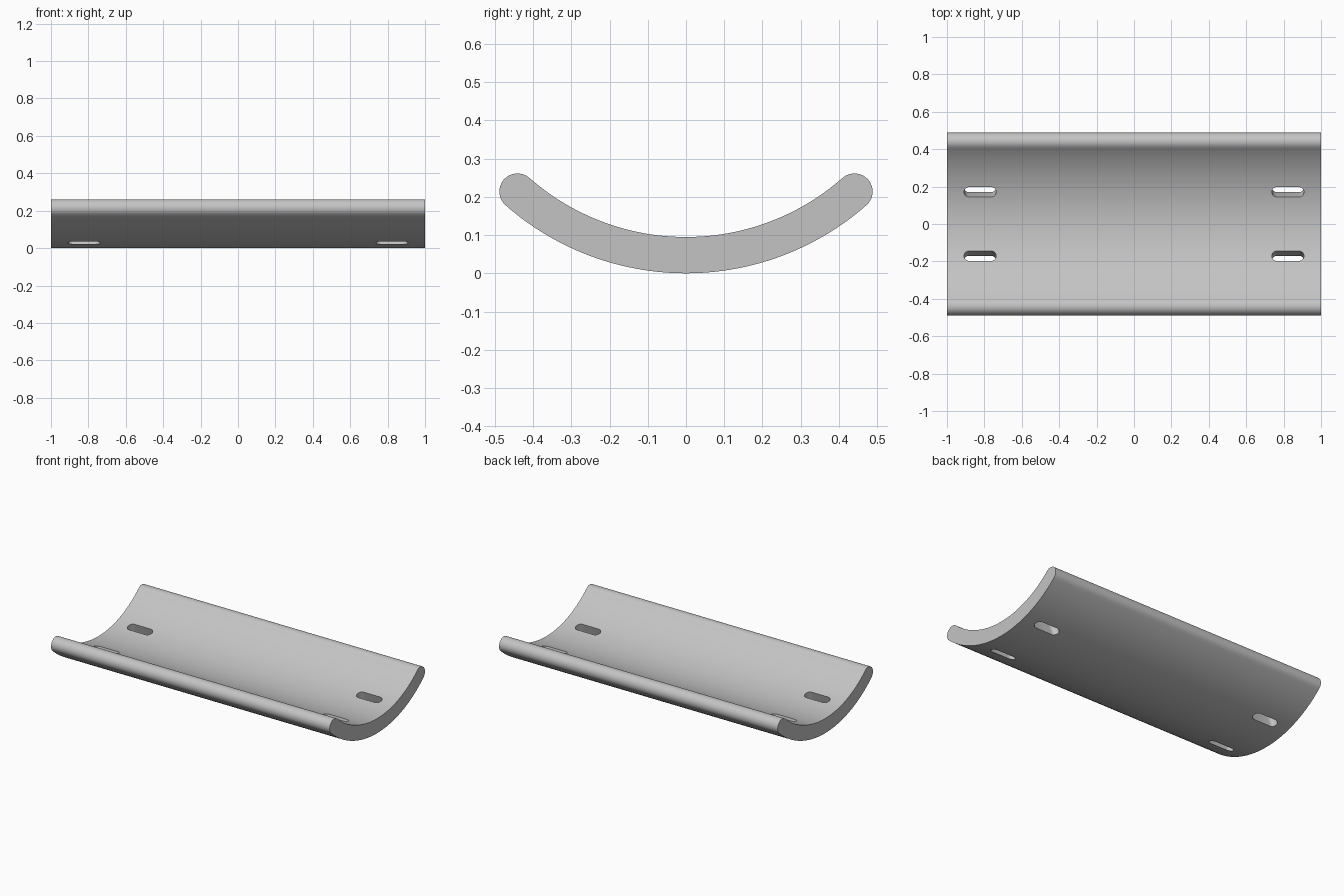
import bpy, bmesh
from math import sin, cos, pi, radians
from mathutils import Matrix, Vector

if "Cube" in bpy.data.objects:
    bpy.data.objects.remove(bpy.data.objects["Cube"])

R_OUT, R_IN = 0.715, 0.62        # concentric shell radii, axis along x at z = R_OUT
R_MID, R_CAP = (R_OUT + R_IN) / 2, (R_OUT - R_IN) / 2
HALF_ANGLE = radians(41.35)
SLOT_ANGLE = radians(16)
SLOT_X, SLOT_HALF, SLOT_R = 0.823, 0.086, 0.028

grey = bpy.data.materials.new("light grey")
grey.use_nodes = True
colour = (0.55, 0.55, 0.55, 1)
grey.diffuse_color = colour
grey.node_tree.nodes["Principled BSDF"].inputs["Base Color"].default_value = colour


def prism(name, points, direction):
    """Extrude a closed outline along a direction into a solid object."""
    bm = bmesh.new()
    face = bm.faces.new([bm.verts.new(p) for p in points])
    top = bmesh.ops.extrude_face_region(bm, geom=[face])["geom"]
    moved = [v for v in top if isinstance(v, bmesh.types.BMVert)]
    bmesh.ops.translate(bm, verts=moved, vec=direction)
    bmesh.ops.recalc_face_normals(bm, faces=bm.faces)
    mesh = bpy.data.meshes.new(name)
    bm.to_mesh(mesh)
    bm.free()
    mesh.materials.append(grey)
    obj = bpy.data.objects.new(name, mesh)
    bpy.context.collection.objects.link(obj)
    return obj


def polar(radius, angle):
    """Point in the cross-section, angle measured from straight down."""
    return Vector((-1, radius * sin(angle), R_OUT - radius * cos(angle)))


def arc(radius, start, end, steps):
    return [polar(radius, start + (end - start) * i / steps) for i in range(steps + 1)]


def round_cap(angle, start, steps=16):
    """Half circle closing one long edge, without its end points."""
    centre = polar(R_MID, angle)
    turns = [start + pi * i / steps for i in range(1, steps)]
    return [centre + Vector((0, R_CAP * sin(t), -R_CAP * cos(t))) for t in turns]


# Curved plate with rounded long edges
outline = (arc(R_OUT, -HALF_ANGLE, HALF_ANGLE, 64)
           + round_cap(HALF_ANGLE, HALF_ANGLE)
           + arc(R_IN, HALF_ANGLE, -HALF_ANGLE, 64)
           + round_cap(-HALF_ANGLE, -HALF_ANGLE + pi))
plate = prism("curved_plate", outline, (2, 0, 0))

# Four radial mounting slots
for sx in (-1, 1):
    for sy in (-1, 1):
        slot = []
        for end in (1, -1):
            for i in range(13):
                t = -pi / 2 + pi * i / 12
                slot.append(Vector((end * (SLOT_HALF - SLOT_R + SLOT_R * cos(t)),
                                    end * SLOT_R * sin(t), -0.8)))
        cutter = prism("slot_cutter", slot, (0, 0, 0.3))
        cutter.data.transform(Matrix.Translation((sx * SLOT_X, 0, R_OUT))
                              @ Matrix.Rotation(sy * SLOT_ANGLE, 4, 'X'))
        cutter.hide_render = True
        cut = plate.modifiers.new("slot", 'BOOLEAN')
        cut.operation, cut.solver, cut.object = 'DIFFERENCE', 'EXACT', cutter
        bpy.ops.object.select_all(action='DESELECT')
        plate.select_set(True)
        bpy.context.view_layer.objects.active = plate
        bpy.ops.object.modifier_apply(modifier=cut.name)
        bpy.data.objects.remove(cutter)

bpy.ops.object.shade_smooth_by_angle(angle=radians(30))
